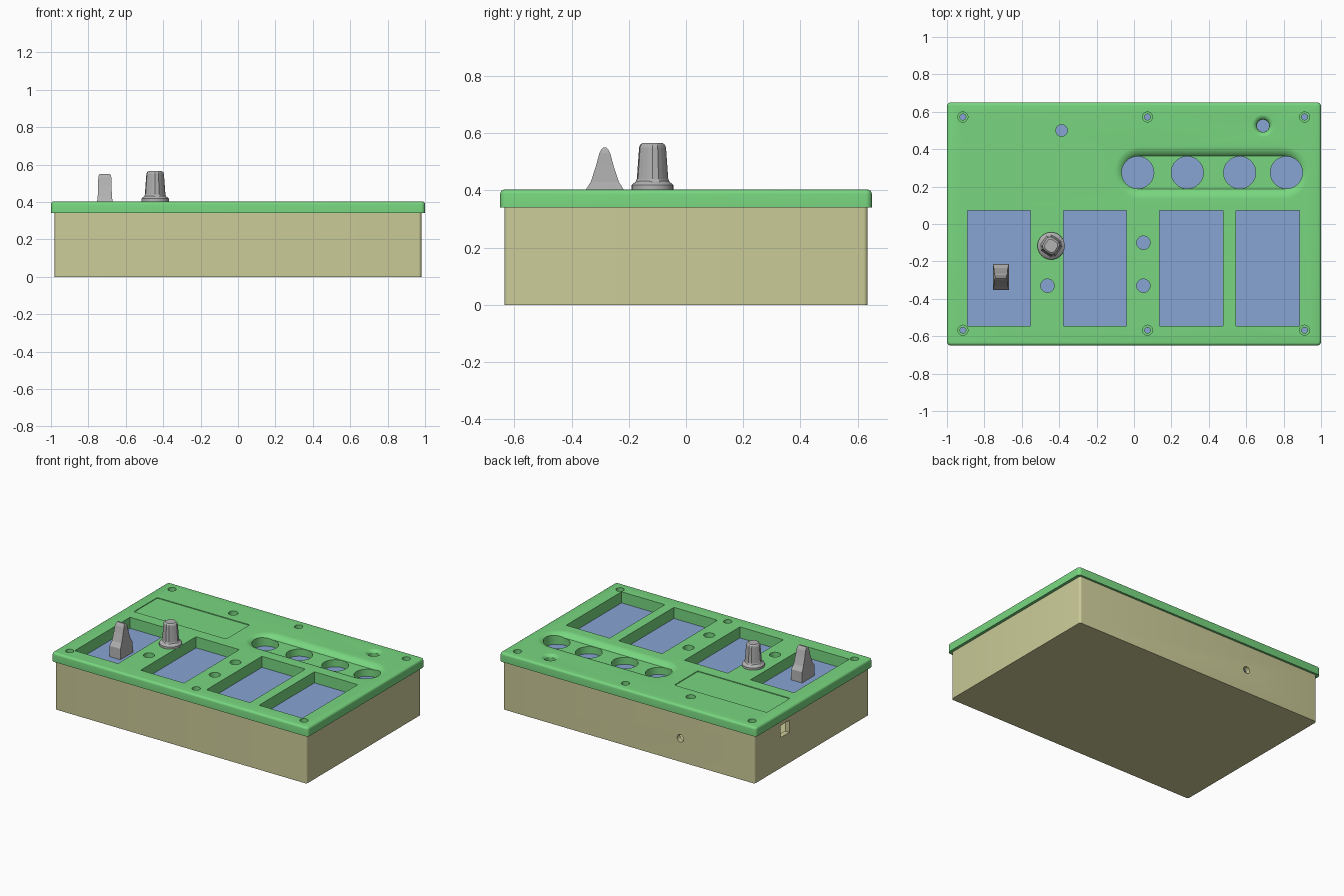
import bpy, bmesh, math
from math import sin, cos, pi

if "Cube" in bpy.data.objects:
    bpy.data.objects.remove(bpy.data.objects["Cube"])

TOP = 0.403


def mat(name, rgb):
    m = bpy.data.materials.new(name)
    lin = [c / 12.92 if c < 0.04 else ((c + 0.055) / 1.055) ** 2.4 for c in rgb]
    m.diffuse_color = (*lin, 1)
    m.use_nodes = True
    m.node_tree.nodes["Principled BSDF"].inputs["Base Color"].default_value = m.diffuse_color
    return m


GREEN = mat("green", (0.47, 0.84, 0.50))
TAN = mat("tan", (0.80, 0.80, 0.60))
BLUE = mat("blue", (0.53, 0.64, 0.83))
GRAY = mat("gray", (0.70, 0.70, 0.70))


def add_loft(bm, rings):
    """Closed solid through matching rings of 3D points."""
    vs = [[bm.verts.new(p) for p in r] for r in rings]
    n = len(vs[0])
    fs = [bm.faces.new((a[i], a[(i + 1) % n], b[(i + 1) % n], b[i]))
          for a, b in zip(vs, vs[1:]) for i in range(n)]
    fs += [bm.faces.new(vs[0][::-1]), bm.faces.new(vs[-1])]
    bmesh.ops.recalc_face_normals(bm, faces=fs)


def rrect(hx, hy, r, z, cx=0, cy=0, k=5):
    """Rounded rectangle ring; circles and stadiums are special cases."""
    pts = []
    for q, (sx, sy) in enumerate([(1, 1), (-1, 1), (-1, -1), (1, -1)]):
        for i in range(k + 1):
            a = pi / 2 * (q + i / k)
            pts.append((cx + sx * (hx - r) + r * cos(a), cy + sy * (hy - r) + r * sin(a), z))
    return pts


def circle(x, y, r, z, n=32):
    return [(x + r * cos(2 * pi * i / n), y + r * sin(2 * pi * i / n), z) for i in range(n)]


def rect(x, y, hx, hy, z):
    return [(x + hx, y + hy, z), (x - hx, y + hy, z), (x - hx, y - hy, z), (x + hx, y - hy, z)]


def make(name, lofts, material=None, smooth=None):
    bm = bmesh.new()
    for rings in lofts:
        add_loft(bm, rings)
    me = bpy.data.meshes.new(name)
    bm.to_mesh(me)
    bm.free()
    ob = bpy.data.objects.new(name, me)
    bpy.context.collection.objects.link(ob)
    if material:
        me.materials.append(material)
    if smooth:
        shade(ob, smooth)
    return ob


def activate(ob):
    bpy.ops.object.select_all(action='DESELECT')
    ob.select_set(True)
    bpy.context.view_layer.objects.active = ob


def shade(ob, deg):
    activate(ob)
    bpy.ops.object.shade_smooth_by_angle(angle=math.radians(deg))


def cut(ob, lofts):
    c = make("cutter", lofts)
    c.hide_render = True
    m = ob.modifiers.new("cut", 'BOOLEAN')
    m.operation, m.solver, m.object = 'DIFFERENCE', 'EXACT', c
    activate(ob)
    bpy.ops.object.modifier_apply(modifier=m.name)
    bpy.data.objects.remove(c)


def dish(x, y, half, r_out, r_in, depth):
    """Rolled-edge recess: a stadium shrinking along a convex arc."""
    w = r_out - r_in
    th = 2 * math.atan(depth / w)
    rho = w / sin(th)

    def ring(r, z):
        return rrect(half + r, r, r, z, x, y, 8 if half == 0 else 12)
    rings = [ring(r_out, TOP + 0.05)]
    for i in range(9):
        a = th * i / 8
        rings.append(ring(r_out - rho * sin(a), TOP + 0.0002 - rho * (1 - cos(a))))
    return rings


# Lid with rounded rim and a plug reaching into the box
lid_sec = [(0.06, 0.325), (0.06, 0.34), (0, 0.34), (0, TOP - 0.016)]
lid_sec += [(0.016 * (1 - cos(a)), TOP - 0.016 + 0.016 * sin(a))
            for a in (pi / 8, pi / 4, 3 * pi / 8, pi / 2)]
lid = make("lid", [[rrect(1 - i, 0.65 - i, max(0.022 - i, 0.005), z) for i, z in lid_sec]], GREEN)

# Recesses: button trough, jack dish, shallow label panel
cut(lid, [dish(0.415, 0.275, 0.38, 0.143, 0.088, 0.028),
          dish(0.69, 0.525, 0, 0.062, 0.034, 0.018),
          [rrect(0.36, 0.13, 0.006, z, -0.56, 0.285) for z in (TOP - 0.005, TOP + 0.05)]])

# Openings: windows, round holes, countersunk screw holes
openings = [[rect(x, -0.237, 0.169, 0.308, z) for z in (0.2, 0.6)]
            for x in (-0.722, -0.208, 0.306, 0.715)]
for x, y, r in [(0.02, 0.275, 0.086), (0.285, 0.275, 0.086), (0.565, 0.275, 0.086),
                (0.815, 0.275, 0.086), (-0.387, 0.5, 0.031), (0.69, 0.525, 0.033),
                (0.05, -0.1, 0.036), (0.05, -0.33, 0.036), (-0.463, -0.33, 0.036)]:
    openings.append([circle(x, y, r, z) for z in (0.2, 0.6)])
for x in (-0.915, 0.072, 0.912):
    for y in (-0.568, 0.572):
        openings.append([circle(x, y, r, z, 20) for r, z in
                         ((0.016, 0.2), (0.016, 0.375), (0.027, 0.375), (0.027, 0.5))])
cut(lid, openings)
shade(lid, 30)

# Hollow box with cavity, rear cable hole and side socket
box = make("box", [[rrect(0.98, 0.635, 0.015, z) for z in (0, 0.34)]], TAN)
cut(box, [[rrect(0.945, 0.6, 0.01, z) for z in (0.035, 0.5)]])
rear = [[(-0.40 + px, y, 0.165 + py) for px, py, _ in circle(0, 0, 0.025, 0)] for y in (0.55, 0.7)]
side = [[(x, 0.30 + px, 0.257 + py) for px, py, _ in rect(0, 0, 0.05, 0.042, 0)] for x in (-1.1, -0.9)]
cut(box, [rear, side])
shade(box, 30)

# Circuit board seen through the openings
make("circuit_board", [[rect(0, 0, 0.942, 0.597, z) for z in (0.31, 0.325)]], BLUE)

# Rocker lever in the first window
make("switch_lever", [[rect(-0.712, -0.284, hx, hy, z) for z, hx, hy in
     [(0.325, 0.043, 0.07), (0.4, 0.042, 0.068), (0.43, 0.038, 0.049), (0.485, 0.036, 0.031),
      (0.53, 0.035, 0.019), (0.543, 0.032, 0.012), (0.55, 0.028, 0.006)]]], GRAY)

# Fluted knob on a round skirt
KX, KY = -0.443, -0.117
make("knob_skirt", [[circle(KX, KY, r, z) for r, z in
     [(0.073, TOP), (0.073, 0.418), (0.068, 0.424), (0.055, 0.432)]]], GRAY, 30)


def flute(r, z):
    return [(KX + r * f * cos(a), KY + r * f * sin(a), z)
            for i in range(16)
            for f, a in [((1.0, 1.0)[i % 2] if i % 4 < 2 else 0.9, pi / 8 * i)]]


make("knob_body", [[flute(r, z) for r, z in
     [(0.062, 0.424), (0.055, 0.44), (0.047, 0.55), (0.044, 0.559), (0.036, 0.565)]]], GRAY)
